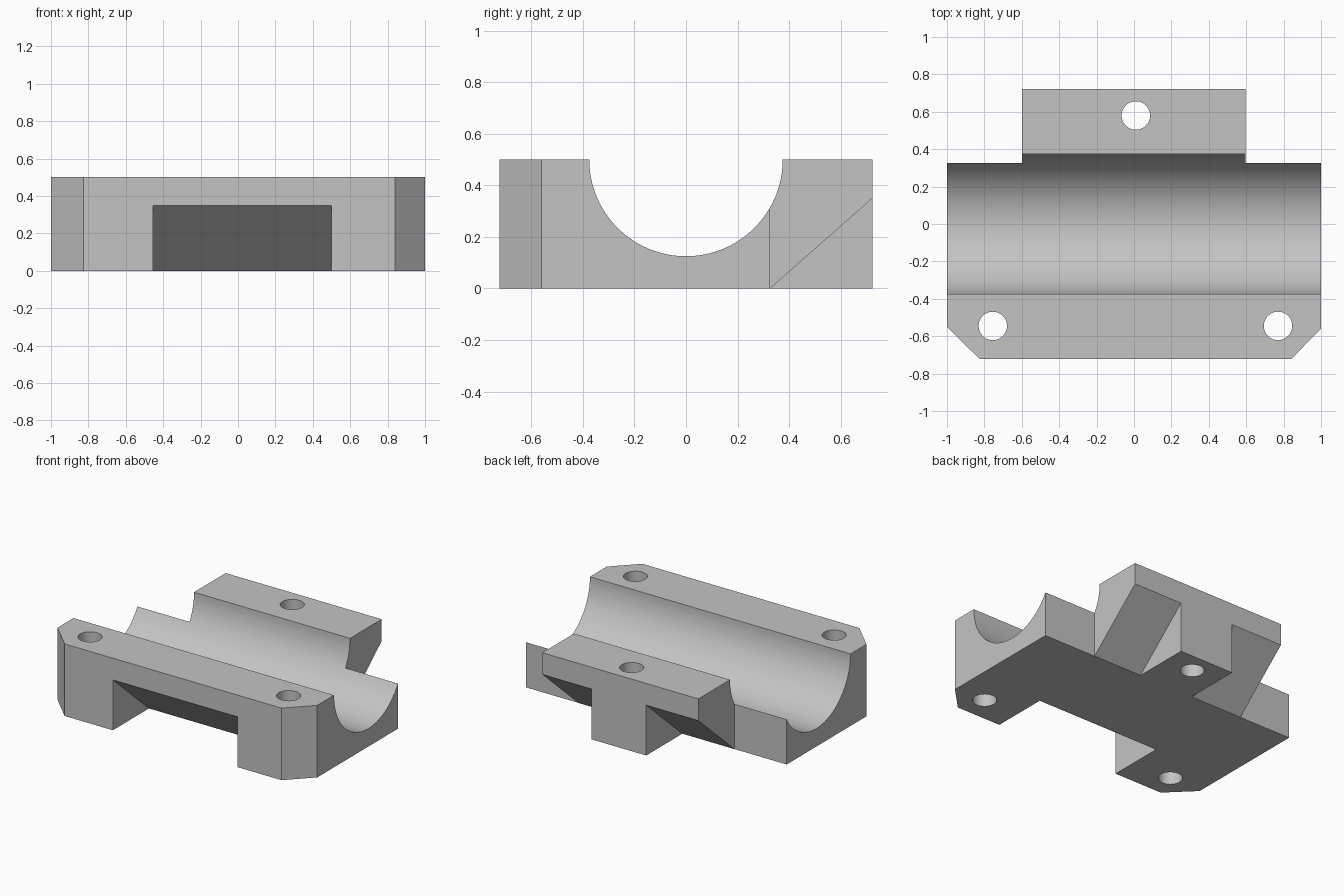
import bpy, bmesh, math
from mathutils import Vector

if "Cube" in bpy.data.objects:
    bpy.data.objects.remove(bpy.data.objects["Cube"], do_unlink=True)

HEIGHT = 0.5
DEPTH = 0.722        # half depth
WALL = 0.325         # back wall of the trough
BORE = 0.375         # trough radius
HOLE = 0.076         # screw hole radius

grey = bpy.data.materials.new("plain grey")
grey.use_nodes = True
colour = (0.55, 0.55, 0.55, 1)
grey.diffuse_color = colour
grey.node_tree.nodes["Principled BSDF"].inputs["Base Color"].default_value = colour


def prism(name, outline, axis, low, high):
    """Extrude a 2D outline along x (outline in y, z) or z (outline in x, y)."""
    place = (lambda p: (low, *p)) if axis == "x" else (lambda p: (*p, low))
    bm = bmesh.new()
    face = bm.faces.new([bm.verts.new(place(p)) for p in outline])
    new = bmesh.ops.extrude_face_region(bm, geom=[face])["geom"]
    shift = Vector((high - low, 0, 0) if axis == "x" else (0, 0, high - low))
    bmesh.ops.translate(bm, vec=shift,
                        verts=[g for g in new if isinstance(g, bmesh.types.BMVert)])
    bmesh.ops.recalc_face_normals(bm, faces=bm.faces)
    mesh = bpy.data.meshes.new(name)
    bm.to_mesh(mesh)
    bm.free()
    mesh.materials.append(grey)
    obj = bpy.data.objects.new(name, mesh)
    bpy.context.collection.objects.link(obj)
    return obj


def circle(u, v, radius, sides):
    turn = 2 * math.pi / sides
    return [(u + radius * math.cos(i * turn), v + radius * math.sin(i * turn))
            for i in range(sides)]


def wedge(name, side, left, right):
    """Sloping undercut on the front (side -1) or the back (side 1)."""
    start, slope = WALL + 0.001, 0.35 / (DEPTH - WALL)
    inner, outer = start - 0.1 / slope, DEPTH + 0.1
    outline = [(side * inner, -0.1), (side * outer, -0.1),
               (side * outer, (outer - start) * slope)]
    return prism(name, outline, "x", left, right)


# Block plan: back tab and two chamfered front corners
plan = [(-0.825, -DEPTH), (0.84, -DEPTH), (1, -0.56), (1, WALL),
        (0.597, WALL), (0.597, DEPTH), (-0.6, DEPTH), (-0.6, WALL),
        (-1, WALL), (-1, -0.55)]
block = prism("bearing_block", plan, "z", 0, HEIGHT)

# Cutters: trough, sloping undercuts and screw holes
cutters = [prism("trough_cutter", circle(0, HEIGHT, BORE, 128), "x", -1.2, 1.2),
           wedge("front_undercut_cutter", -1, -0.455, 0.5),
           wedge("back_left_undercut_cutter", 1, 0.22, 0.8),
           wedge("back_right_undercut_cutter", 1, -0.8, -0.2)]
for x, y in [(-0.755, -0.545), (0.77, -0.545), (0.01, 0.58)]:
    cutters.append(prism("screw_hole_cutter", circle(x, y, HOLE, 48), "z", -0.2, 0.8))

bpy.ops.object.select_all(action="DESELECT")
block.select_set(True)
bpy.context.view_layer.objects.active = block
for cutter in cutters:
    cutter.hide_render = True
    cut = block.modifiers.new(cutter.name, "BOOLEAN")
    cut.operation = "DIFFERENCE"
    cut.solver = "EXACT"
    cut.object = cutter
    bpy.ops.object.modifier_apply(modifier=cut.name)
for cutter in cutters:
    bpy.data.objects.remove(cutter, do_unlink=True)

bpy.ops.object.shade_smooth_by_angle(angle=math.radians(30))
